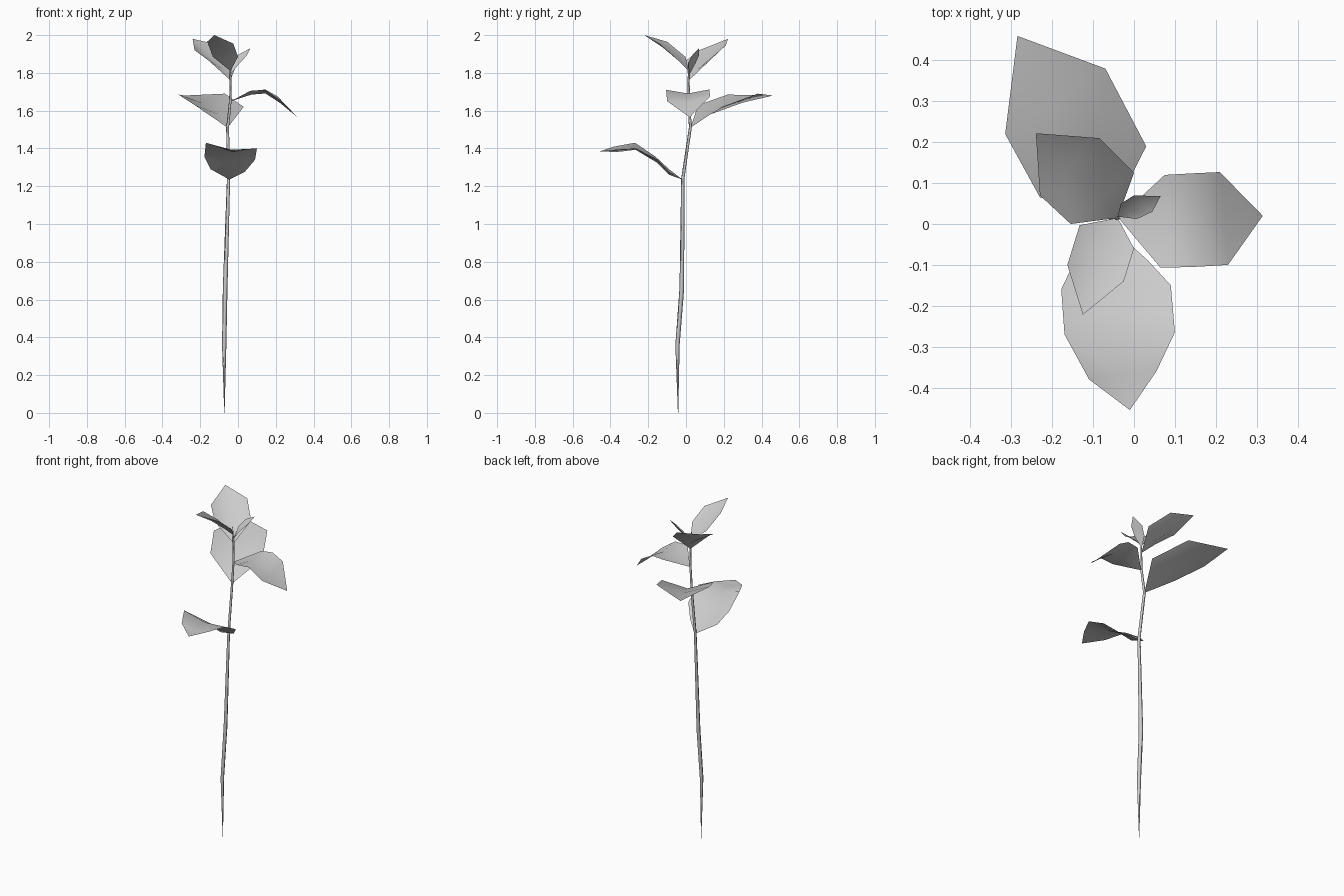
import bpy
from mathutils import Vector

if "Cube" in bpy.data.objects:
    bpy.data.objects.remove(bpy.data.objects["Cube"])


def stem(name, points):
    """Four-sided tapering tube along (x, y, z, radius) points."""
    curve = bpy.data.curves.new(name, 'CURVE')
    curve.dimensions = '3D'
    curve.bevel_depth = 1.0
    curve.bevel_resolution = 0
    spline = curve.splines.new('POLY')
    spline.points.add(len(points) - 1)
    for p, (x, y, z, r) in zip(spline.points, points):
        p.co = (x, y, z, 1)
        p.radius = r
    spline.use_smooth = True
    bpy.context.collection.objects.link(bpy.data.objects.new(name, curve))


def leaf(name, base, rows, tip, fold):
    """Leaf blade: paired edge points per row, midrib sunk by fold."""
    verts, faces = [Vector(base)], []
    for left, right in rows:
        l, r = Vector(left), Vector(right)
        verts += [l, (l + r) / 2 - Vector((0, 0, fold)), r]
    verts.append(Vector(tip))
    n, last = len(rows), len(verts) - 1
    for side in (0, 1):
        a = 1 + side
        faces.append((0, a + 1, a))
        for i in range(n - 1):
            k = a + 3 * i
            faces.append((k, k + 1, k + 4, k + 3))
        k = a + 3 * (n - 1)
        faces.append((k, k + 1, last))
    mesh = bpy.data.meshes.new(name)
    mesh.from_pydata(verts, [], faces)
    mesh.update()
    # all blades face upward
    if sum(p.normal.z for p in mesh.polygons) < 0:
        mesh.flip_normals()
    mesh.shade_smooth()
    bpy.context.collection.objects.link(bpy.data.objects.new(name, mesh))


# Main stem
stem("stem", [(-.072, -.042, 0, .001), (-.073, -.045, .36, .012),
              (-.068, -.022, .66, .013), (-.05, -.017, 1.24, .009),
              (-.055, .023, 1.51, .008), (-.04, .015, 1.66, .007),
              (-.04, .014, 1.78, .005), (-.045, .012, 1.86, .002)])

# Leaves, lowest to highest
leaf("lower_front_leaf", (-.045, -.018, 1.235),
     [((-.145, -.09, 1.29), (.035, -.09, 1.275)),
      ((-.178, -.16, 1.355), (.09, -.15, 1.34)),
      ((-.17, -.27, 1.43), (.10, -.265, 1.40)),
      ((-.11, -.38, 1.41), (.055, -.36, 1.395))],
     (-.01, -.455, 1.385), .022)
leaf("middle_back_leaf", (-.055, .023, 1.51),
     [((-.23, .065, 1.63), (.03, .19, 1.62)),
      ((-.315, .22, 1.685), (-.07, .38, 1.69))],
     (-.285, .46, 1.68), .045)
leaf("middle_right_leaf", (-.038, .015, 1.65),
     [((.075, .12, 1.705), (.065, -.107, 1.705)),
      ((.145, .124, 1.712), (.145, -.105, 1.71)),
      ((.21, .127, 1.675), (.23, -.10, 1.65))],
     (.315, .02, 1.565), .02)
leaf("upper_back_leaf", (-.04, .015, 1.76),
     [((-.155, 0, 1.865), (0, .125, 1.865)),
      ((-.23, .07, 1.92), (-.085, .21, 1.945))],
     (-.24, .222, 1.98), .045)
leaf("upper_front_leaf", (-.04, .015, 1.81),
     [((-.133, -.003, 1.885), (0, -.06, 1.885)),
      ((-.163, -.1, 1.965), (-.025, -.14, 1.955))],
     (-.125, -.222, 2.0), .028)
leaf("bud_leaf", (-.04, .018, 1.79),
     [((-.032, .05, 1.85), (.007, .012, 1.85)),
      ((0, .07, 1.895), (.045, .03, 1.89))],
     (.065, .068, 1.93), .015)
